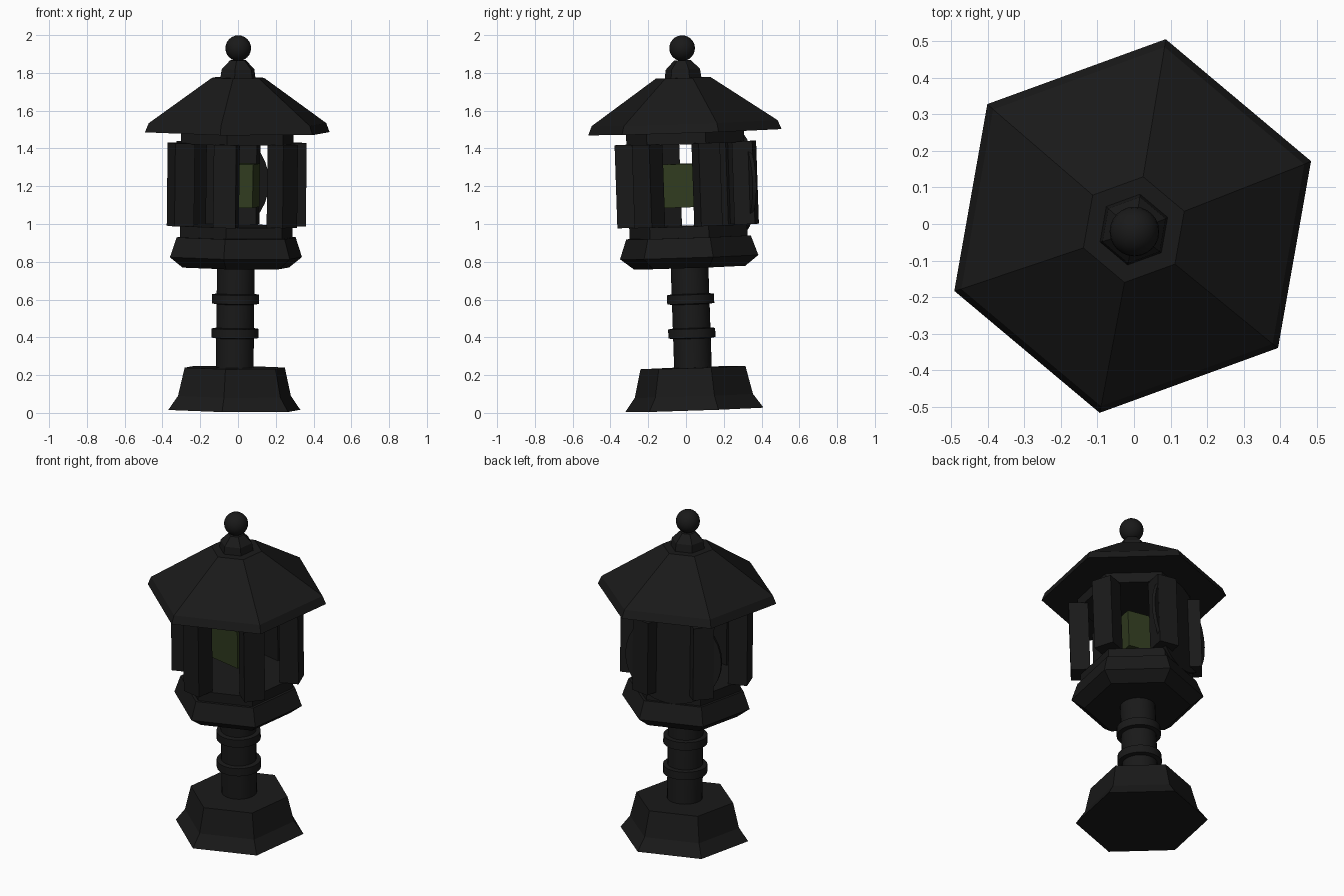
import bpy, bmesh, math
from mathutils import Matrix, Vector

if "Cube" in bpy.data.objects:
    bpy.data.objects.remove(bpy.data.objects["Cube"])

# the whole lantern leans slightly off vertical
LEAN = Matrix.Translation((-0.02, 0.045, 0)) @ Matrix.Rotation(0.011, 4, 'Y') @ Matrix.Rotation(0.034, 4, 'X')
TURN = math.radians(20)          # hexagon corner direction


def material(name, col):
    m = bpy.data.materials.new(name)
    m.diffuse_color = (*col, 1)
    m.use_nodes = True
    m.node_tree.nodes["Principled BSDF"].inputs["Base Color"].default_value = m.diffuse_color
    return m


STONE = material("dark_stone", (0.010, 0.010, 0.010))
GREEN = material("green_lamp", (0.030, 0.045, 0.014))


def finish(name, bm, mat, smooth=False):
    bmesh.ops.recalc_face_normals(bm, faces=bm.faces[:])
    me = bpy.data.meshes.new(name)
    bm.to_mesh(me)
    bm.free()
    me.materials.append(mat)
    ob = bpy.data.objects.new(name, me)
    bpy.context.collection.objects.link(ob)
    ob.matrix_world = LEAN
    if smooth:
        bpy.ops.object.select_all(action='DESELECT')
        ob.select_set(True)
        bpy.context.view_layer.objects.active = ob
        bpy.ops.object.shade_smooth_by_angle(angle=math.radians(30))
    return ob


def turned(name, profile, sides=6, smooth=False):
    """Closed solid from stacked rings given as (radius, height)."""
    bm = bmesh.new()
    rings = []
    for r, z in profile:
        rings.append([bm.verts.new((r * math.cos(TURN + 2 * math.pi * i / sides),
                                    r * math.sin(TURN + 2 * math.pi * i / sides), z))
                      for i in range(sides)])
    for a, b in zip(rings, rings[1:]):
        for i in range(sides):
            j = (i + 1) % sides
            bm.faces.new((a[i], a[j], b[j], b[i]))
    bm.faces.new(rings[0])
    bm.faces.new(rings[-1])
    return finish(name, bm, STONE, smooth)


def box(name, size, matrix, mat):
    bm = bmesh.new()
    bmesh.ops.create_cube(bm, size=1, matrix=matrix @ Matrix.Diagonal((*size, 1)))
    return finish(name, bm, mat)


# foot and column with two collars
turned("base", [(0.372, 0.016), (0.318, 0.09), (0.282, 0.24)])
turned("column", [(0.1, 0.2), (0.1, 0.8)], 24, True)
for n, z in enumerate((0.422, 0.603)):
    turned(f"collar_{n + 1}", [(0.1, z - 0.028), (0.125, z - 0.024), (0.125, z + 0.024), (0.1, z + 0.028)], 24, True)

# platform and the sills below and above the lamp chamber
turned("platform", [(0.30, 0.77), (0.372, 0.825), (0.335, 0.93)])
turned("lower_sill", [(0.317, 0.92), (0.317, 0.99)])
turned("upper_sill", [(0.317, 1.425), (0.317, 1.50)])

# six chamber posts on the hexagon corners
for i in range(6):
    m = Matrix.Rotation(TURN + i * math.pi / 3, 4, 'Z') @ Matrix.Translation((0.315, 0, 1.21))
    box(f"chamber_post_{i + 1}", (0.11, 0.12, 0.44), m, STONE)

# lamp block inside
box("lamp_block", (0.21, 0.21, 0.23),
    Matrix.Translation((0, 0, 1.205)) @ Matrix.Rotation(math.radians(-10), 4, 'Z'), GREEN)

# round screen closing the back side
bm = bmesh.new()
bmesh.ops.create_cone(bm, cap_ends=True, segments=32, radius1=0.28, radius2=0.28, depth=0.02,
                      matrix=Matrix.Rotation(math.radians(110), 4, 'Z')
                      @ Matrix.Translation((0.28, 0, 1.21)) @ Matrix.Rotation(math.pi / 2, 4, 'Y'))
finish("round_screen", bm, STONE, True)

# roof, cap and ball
turned("roof", [(0.52, 1.487), (0.50, 1.535), (0.147, 1.775)])
turned("roof_cap", [(0.1, 1.765), (0.092, 1.82), (0.045, 1.868)])
bm = bmesh.new()
bmesh.ops.create_uvsphere(bm, u_segments=24, v_segments=12, radius=0.068,
                          matrix=Matrix.Translation((0, 0, 1.932)))
finish("finial_ball", bm, STONE, True)
